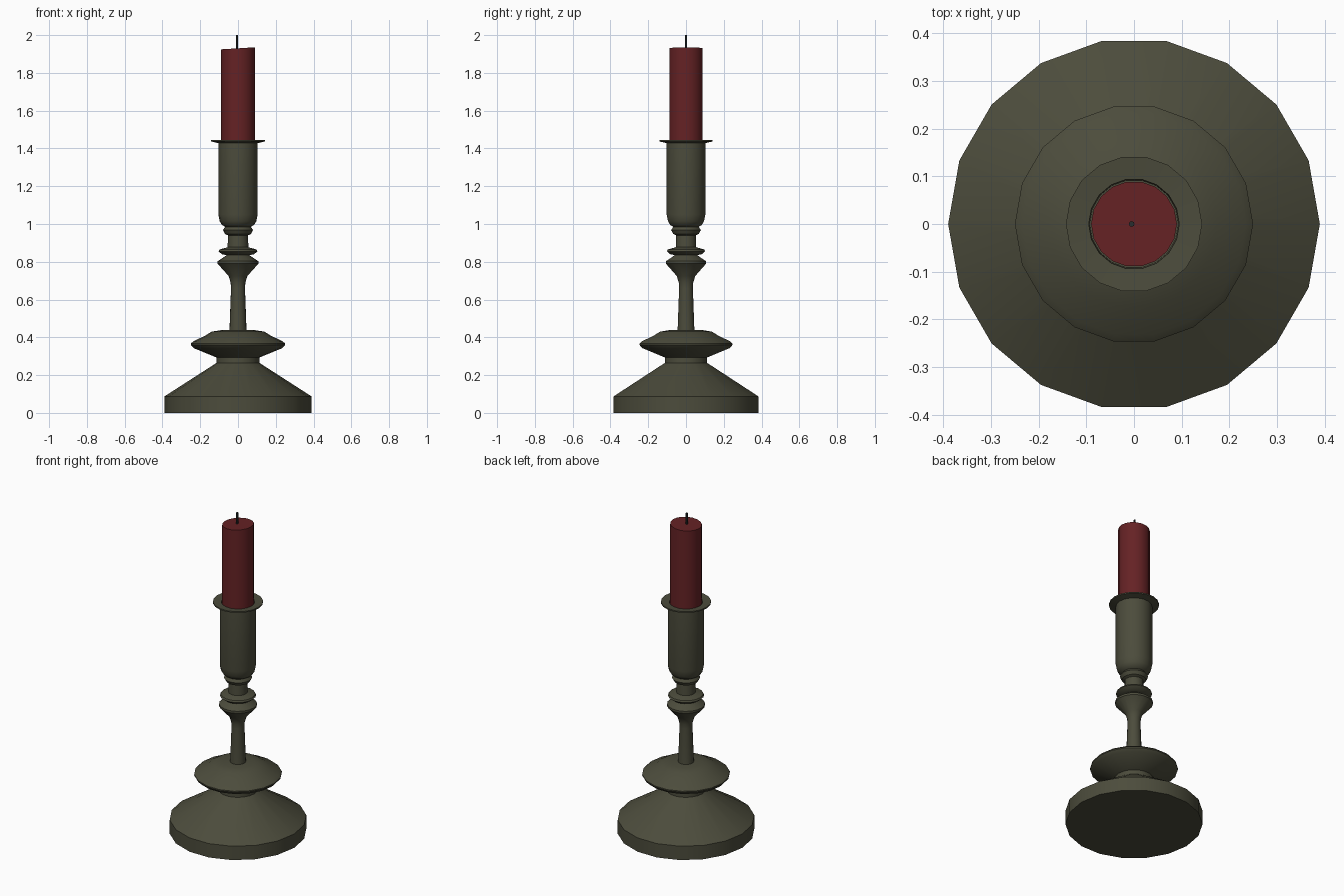
import bpy, bmesh, math

if "Cube" in bpy.data.objects:
    bpy.data.objects.remove(bpy.data.objects["Cube"])

SIDES = 18


def material(name, rgb):
    m = bpy.data.materials.new(name)
    m.diffuse_color = (*rgb, 1)
    m.use_nodes = True
    m.node_tree.nodes["Principled BSDF"].inputs["Base Color"].default_value = m.diffuse_color
    return m


BRONZE = material("dark_bronze", (0.072, 0.072, 0.045))
WAX = material("red_wax", (0.130, 0.016, 0.018))
WICK = material("black_wick", (0.022, 0.026, 0.026))


def lathe(name, profile, mat, sides=SIDES, cx=0.0, tilt=0.0):
    """Revolve (radius, z) pairs about z and cap both ends; tilt slopes the top ring in x."""
    bm = bmesh.new()
    rings = []
    for i, (r, z) in enumerate(profile):
        slope = tilt if i == len(profile) - 1 else 0
        ring = []
        for k in range(sides):
            a = 2 * math.pi * k / sides
            x = r * math.cos(a)
            ring.append(bm.verts.new((cx + x, r * math.sin(a), z + slope * x)))
        rings.append(ring)
    for a, b in zip(rings, rings[1:]):
        for k in range(sides):
            n = (k + 1) % sides
            bm.faces.new((a[k], a[n], b[n], b[k]))
    bm.faces.new(rings[0][::-1])
    bm.faces.new(rings[-1])
    me = bpy.data.meshes.new(name)
    bm.to_mesh(me)
    bm.free()
    ob = bpy.data.objects.new(name, me)
    bpy.context.collection.objects.link(ob)
    me.materials.append(mat)
    bpy.ops.object.select_all(action='DESELECT')
    ob.select_set(True)
    bpy.context.view_layer.objects.active = ob
    bpy.ops.object.shade_smooth_by_angle(angle=math.radians(35))
    return ob


# Turned holder: base, drip disc, stem, knops, cup and rim in one profile
lathe("candlestick", [
    (0.39, 0), (0.39, 0.087), (0.113, 0.265), (0.113, 0.293),      # base and neck
    (0.235, 0.343), (0.25, 0.36), (0.25, 0.367), (0.235, 0.38),    # drip disc
    (0.175, 0.408), (0.14, 0.43), (0.09, 0.438), (0.045, 0.44),
    (0.037, 0.66), (0.039, 0.69), (0.05, 0.725),                   # stem
    (0.108, 0.79), (0.108, 0.803), (0.06, 0.835),                  # lower knop
    (0.085, 0.84), (0.103, 0.855), (0.098, 0.865), (0.055, 0.877), # upper knop
    (0.053, 0.94), (0.068, 0.947), (0.08, 0.968), (0.068, 0.985),  # bead
    (0.085, 0.995), (0.097, 1.015), (0.104, 1.05), (0.104, 1.428), # cup
    (0.143, 1.437), (0.143, 1.445), (0.095, 1.44), (0.093, 1.39),  # rim and socket
], BRONZE)

# Candle with slightly sloping top
lathe("candle", [(0.09, 1.38), (0.09, 1.93)], WAX, tilt=0.06)

# Wick
lathe("wick", [(0.006, 1.92), (0.006, 2.0)], WICK, sides=8, cx=-0.005)
